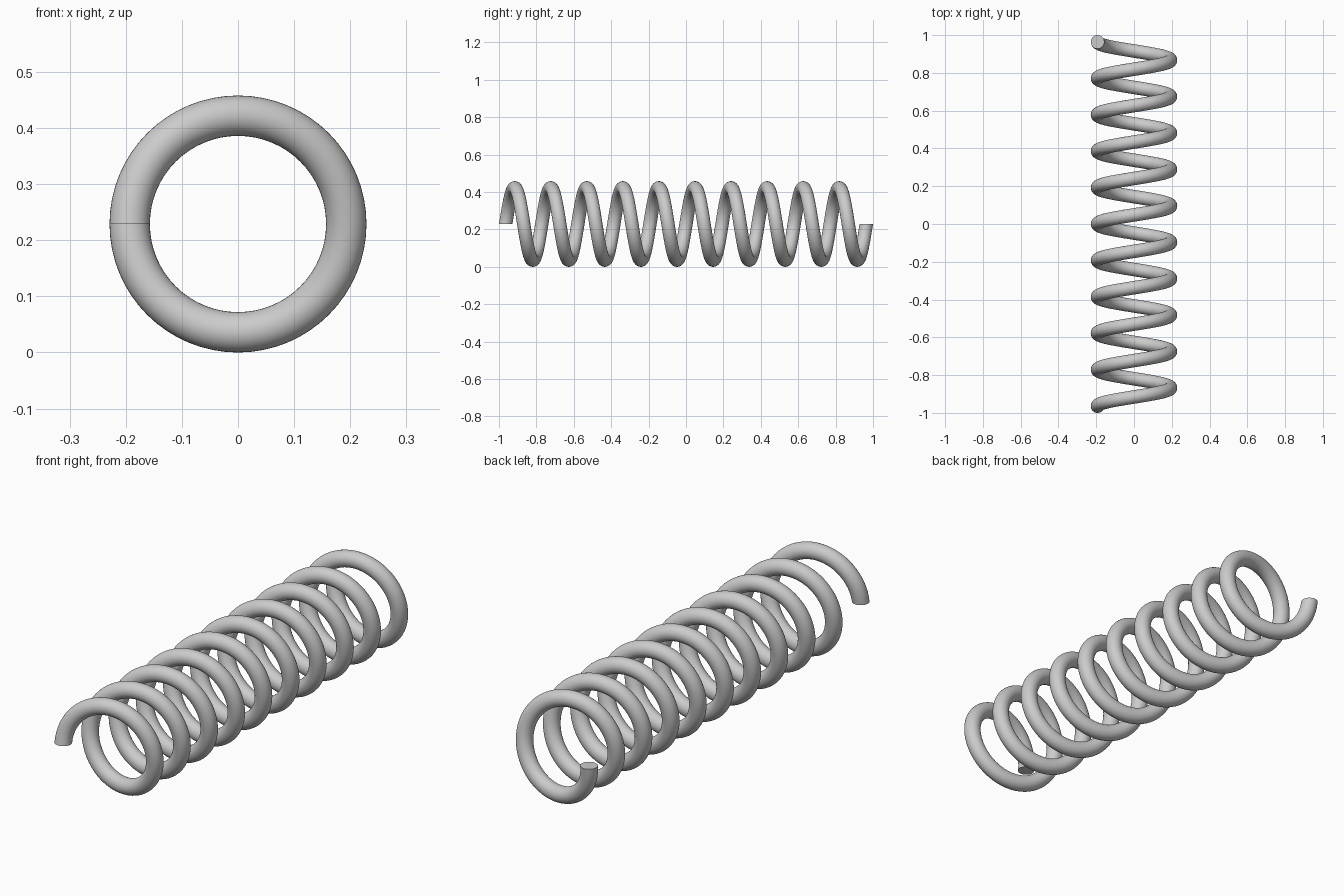
import bpy, bmesh
from math import sin, cos, pi

if "Cube" in bpy.data.objects:
    bpy.data.objects.remove(bpy.data.objects["Cube"])

COIL_R, WIRE_R = 0.193, 0.036
TURNS, STEPS, SIDES = 10, 64, 32
HALF = 1.0 - WIRE_R            # wire centre runs from -HALF to HALF along y
CENTRE_Z = COIL_R + WIRE_R

bm = bmesh.new()

# Wire section swept around the y axis, always in a plane through that axis
rings = []
total = TURNS * STEPS
for i in range(total + 1):
    t = 2 * pi * i / STEPS
    y = -HALF + 2 * HALF * i / total
    ring = []
    for j in range(SIDES):
        a = 2 * pi * j / SIDES
        d = COIL_R + WIRE_R * cos(a)
        ring.append(bm.verts.new((-d * cos(t), y + WIRE_R * sin(a), CENTRE_Z + d * sin(t))))
    rings.append(ring)

for r0, r1 in zip(rings, rings[1:]):
    for j in range(SIDES):
        k = (j + 1) % SIDES
        bm.faces.new((r0[j], r0[k], r1[k], r1[j]))

# Flat cut ends
bm.faces.new(rings[0])
bm.faces.new(rings[-1])
bmesh.ops.recalc_face_normals(bm, faces=bm.faces)

mesh = bpy.data.meshes.new("coil_spring")
bm.to_mesh(mesh)
bm.free()
spring = bpy.data.objects.new("coil_spring", mesh)
bpy.context.collection.objects.link(spring)
bpy.context.view_layer.objects.active = spring
spring.select_set(True)
bpy.ops.object.shade_smooth_by_angle(angle=pi / 6)
